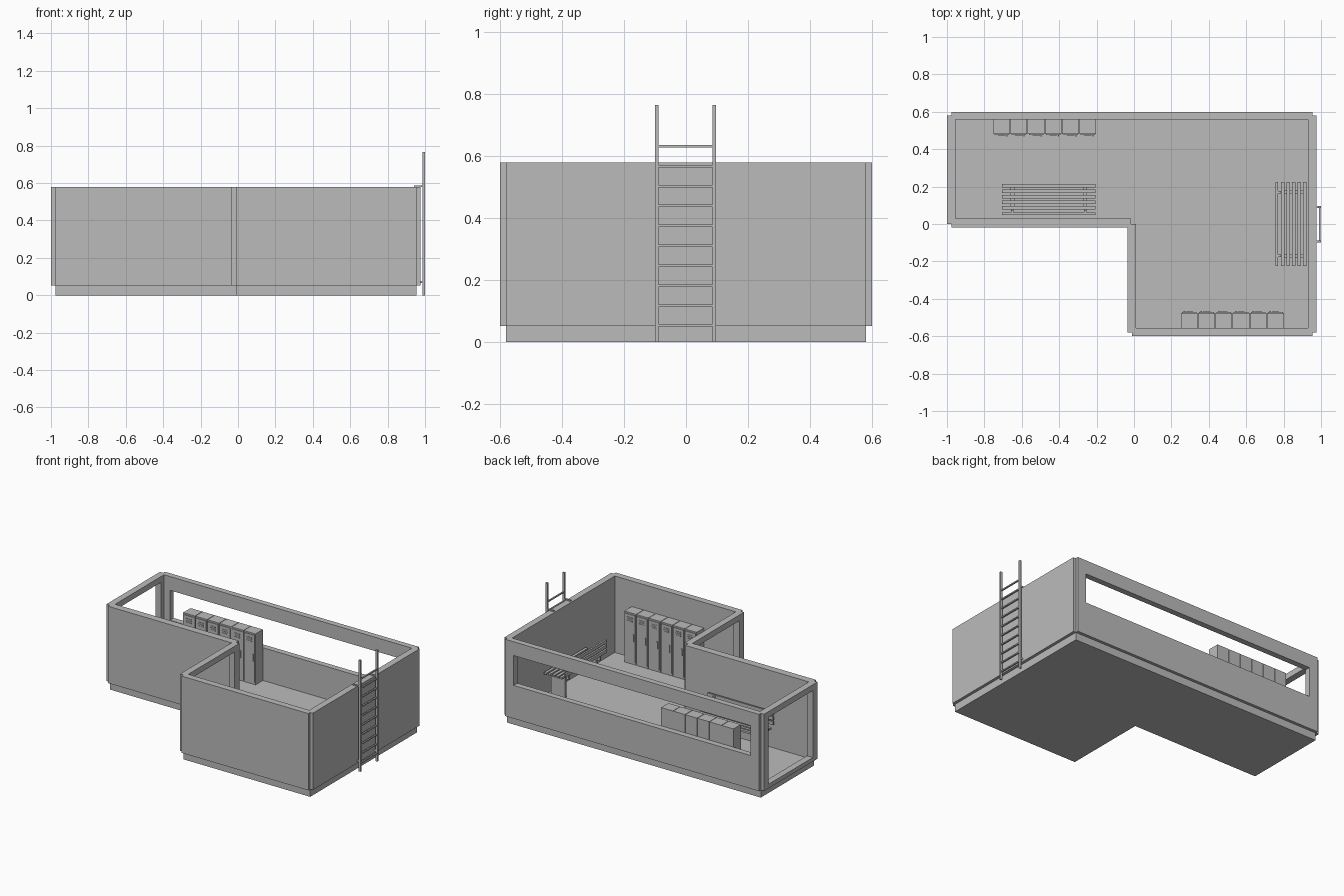
import bpy, bmesh, math
from mathutils import Matrix, Vector

if "Cube" in bpy.data.objects:
    bpy.data.objects.remove(bpy.data.objects["Cube"])

GREY = bpy.data.materials.new("plain grey")
GREY.diffuse_color = (0.5, 0.5, 0.5, 1)
GREY.use_nodes = True
GREY.node_tree.nodes["Principled BSDF"].inputs["Base Color"].default_value = GREY.diffuse_color
FLOOR, TOP = 0.055, 0.58


def finish(name, bm, matrix=Matrix()):
    bmesh.ops.recalc_face_normals(bm, faces=bm.faces)
    me = bpy.data.meshes.new(name)
    bm.to_mesh(me)
    bm.free()
    me.materials.append(GREY)
    ob = bpy.data.objects.new(name, me)
    ob.matrix_world = matrix
    bpy.context.collection.objects.link(ob)
    return ob


def box(bm, x0, x1, y0, y1, z0, z1):
    m = Matrix.Translation(((x0 + x1) / 2, (y0 + y1) / 2, (z0 + z1) / 2)) \
        @ Matrix.Diagonal((x1 - x0, y1 - y0, z1 - z0, 1))
    bmesh.ops.create_cube(bm, size=1, matrix=m)


def extrude(bm, faces, vec):
    r = bmesh.ops.extrude_face_region(bm, geom=faces)
    bmesh.ops.translate(bm, vec=vec, verts=[v for v in r["geom"] if isinstance(v, bmesh.types.BMVert)])


def wall(name, x0, x1, y0, y1, z0, hole=None):
    """Upright slab; hole = (start, end, bottom, top) along the long side."""
    bm = bmesh.new()
    if hole is None:
        box(bm, x0, x1, y0, y1, z0, TOP)
    else:
        along_x = (x1 - x0) > (y1 - y0)
        a0, a1 = (x0, x1) if along_x else (y0, y1)

        def ring(p, q, r, s):
            return [bm.verts.new((a, y0, z) if along_x else (x0, a, z))
                    for a, z in ((p, r), (q, r), (q, s), (p, s))]
        o, i = ring(a0, a1, z0, TOP), ring(*hole)
        faces = [bm.faces.new((o[k], o[(k + 1) % 4], i[(k + 1) % 4], i[k])) for k in range(4)]
        extrude(bm, faces, Vector((0, y1 - y0, 0)) if along_x else Vector((x1 - x0, 0, 0)))
    finish(name, bm)


# L-shaped floor slab
bm = bmesh.new()
outline = [(-0.975, 0), (-0.01, 0), (-0.01, -0.58), (0.955, -0.58), (0.955, 0.58), (-0.975, 0.58)]
f = bm.faces.new([bm.verts.new((x, y, 0)) for x, y in outline])
extrude(bm, [f], Vector((0, 0, FLOOR)))
finish("floor_slab", bm)

# walls: outer cladding and inner lining
long_window = (-0.91, 0.89, 0.28, 0.485)
left_window = (0.05, 0.53, 0.08, 0.54)
wing_window = (-0.53, -0.05, 0.08, 0.54)
C = 0.052
wall("back_cladding", -0.975, 0.955, 0.58, 0.60, C, long_window)
wall("back_lining", -0.975, 0.955, 0.56, 0.58, C, long_window)
wall("right_cladding", 0.955, 0.975, -0.58, 0.58, C)
wall("right_lining", 0.93, 0.955, -0.555, 0.56, C)
wall("wing_front_cladding", -0.01, 0.955, -0.60, -0.58, C)
wall("wing_front_lining", -0.01, 0.955, -0.58, -0.555, C)
wall("wing_left_cladding", -0.035, -0.01, -0.58, -0.02, C, wing_window)
wall("wing_left_lining", -0.01, 0.01, -0.555, 0.0, C, wing_window)
wall("front_cladding", -0.975, -0.01, -0.02, 0.0, C)
wall("front_lining", -0.975, -0.015, 0.0, 0.03, C)
wall("left_cladding", -1.0, -0.975, 0.0, 0.58, C, left_window)
wall("left_lining", -0.975, -0.955, 0.03, 0.56, C, left_window)


# lockers: row of six, back at local y = 0, doors facing -y
def lockers(name, matrix, n=6, pitch=0.0922, h=0.35):
    bm = bmesh.new()
    for k in range(n):
        c = (k - (n - 1) / 2) * pitch
        box(bm, c - 0.0445, c + 0.0445, -0.08, 0, 0, h)
        box(bm, c - 0.039, c + 0.039, -0.085, -0.08, 0.015, h - 0.01)
        for j in range(3):  # vent slats
            z = h - 0.035 - j * 0.012
            box(bm, c - 0.02, c + 0.02, -0.088, -0.085, z, z + 0.005)
        box(bm, c + 0.024, c + 0.031, -0.091, -0.085, 0.16, 0.21)  # handle
    finish(name, bm, matrix)


lockers("back_lockers", Matrix.Translation((-0.4775, 0.56, FLOOR)))
lockers("front_lockers", Matrix.Translation((0.526, -0.555, FLOOR)) @ Matrix.Rotation(math.pi, 4, "Z"))


# slatted bench, backrest on local -y
def bench(name, length, matrix):
    bm = bmesh.new()
    h = length / 2
    for k in range(5):
        y = -0.055 + k * 0.0295
        box(bm, -h, h, y, y + 0.019, 0.15, 0.163)
    for z in (0.172, 0.205, 0.238):
        box(bm, -h, h, -0.083, -0.071, z, z + 0.023)
    for s in (-1, 1):
        c = s * (h - 0.055)
        box(bm, c - 0.01, c + 0.01, -0.05, 0.075, 0.135, 0.15)   # seat bearer
        box(bm, c - 0.01, c + 0.01, -0.045, 0.06, 0, 0.135)      # leg plate
        box(bm, c - 0.007, c + 0.007, -0.071, -0.058, 0.135, 0.255)  # back post
        box(bm, c - 0.007, c + 0.007, -0.071, -0.04, 0.135, 0.148)
    finish(name, bm, matrix)


bench("left_bench", 0.5, Matrix.Translation((-0.455, 0.132, FLOOR)))
bench("right_bench", 0.45, Matrix.Translation((0.84, 0, FLOOR)) @ Matrix.Rotation(-math.pi / 2, 4, "Z"))

# ladder on the right wall
bm = bmesh.new()
for y in (-0.094, 0.091):
    box(bm, 0.986, 1.0, y - 0.006, y + 0.006, 0, 0.765)
    box(bm, 0.94, 0.986, y - 0.005, y + 0.005, TOP, TOP + 0.008)     # hook over wall
    box(bm, 0.975, 0.986, y - 0.005, y + 0.005, 0.065, 0.077)        # lower bracket
for k in range(10):
    z = 0.054 + k * 0.0642
    box(bm, 0.988, 0.998, -0.088, 0.085, z - 0.004, z + 0.004)
finish("ladder", bm)
